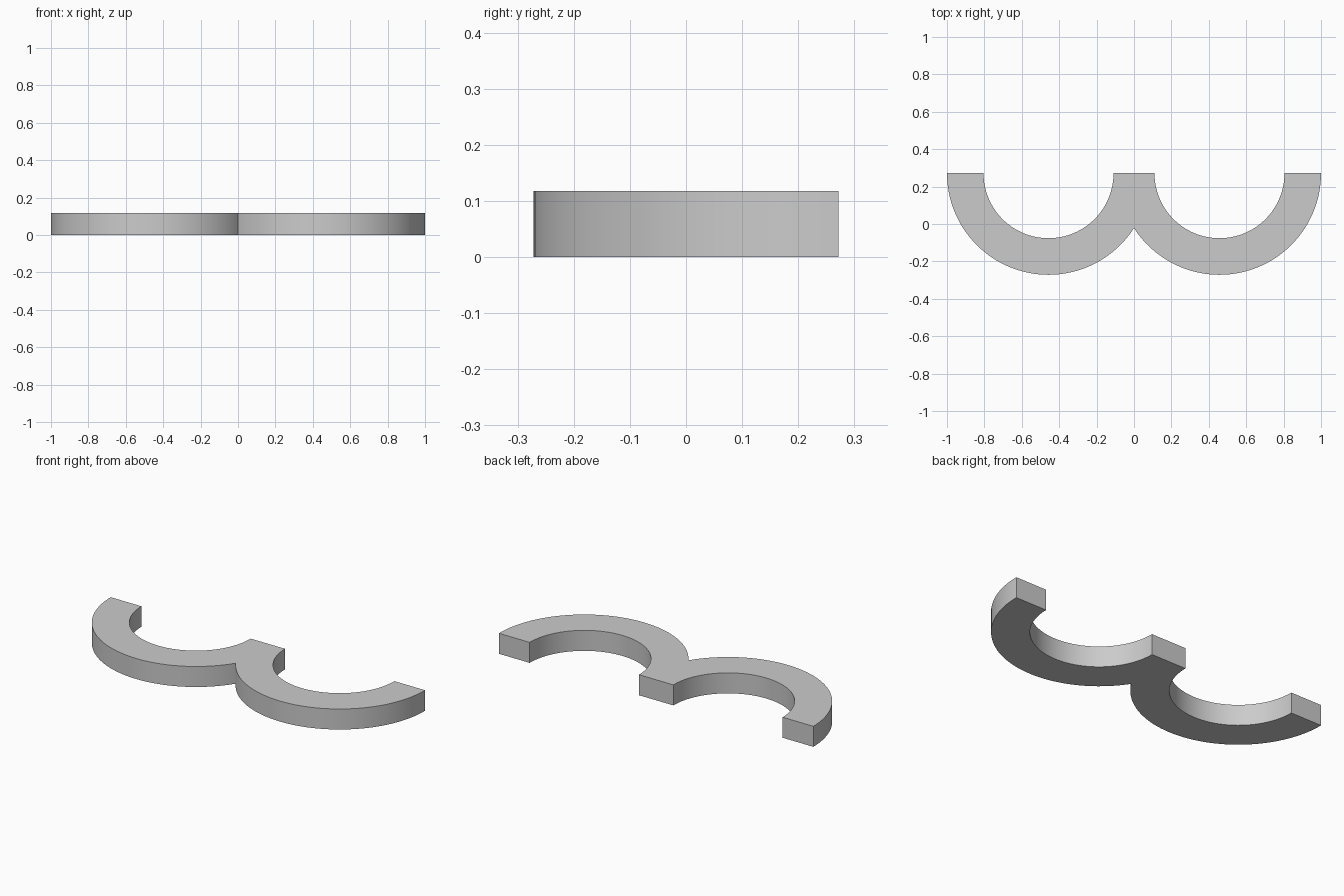
import bpy, bmesh, math

cube = bpy.data.objects.get("Cube")
if cube:
    bpy.data.objects.remove(cube)

CX, CY = 0.457, 0.2715        # centre of one cradle
OUTER, INNER = 0.543, 0.3475  # arc radii
HEIGHT = 0.118
STEPS = 64

grey = bpy.data.materials.new("plain grey")
grey.use_nodes = True
colour = (0.6, 0.6, 0.6, 1)
grey.diffuse_color = colour
grey.node_tree.nodes["Principled BSDF"].inputs["Base Color"].default_value = colour

# Angles of the half ring, including the notch where the two rings meet
notch = math.pi + math.acos(CX / OUTER)
angles = sorted([math.pi + math.pi * i / STEPS for i in range(STEPS + 1)] + [notch])

# Flat half ring, cut off at the middle plane
bm = bmesh.new()
rows = []
for a in angles:
    c, s = math.cos(a), math.sin(a)
    reach = min(OUTER, CX / -c) if c < -0.01 else OUTER
    rows.append([bm.verts.new((max(0, CX + r * c), CY + r * s, 0)) for r in (INNER, reach)])
for (i0, o0), (i1, o1) in zip(rows, rows[1:]):
    bm.faces.new((i0, o0, o1, i1))
mesh = bpy.data.meshes.new("double_cradle")
bm.to_mesh(mesh)
bm.free()
mesh.materials.append(grey)
cradle = bpy.data.objects.new("double_cradle", mesh)
bpy.context.collection.objects.link(cradle)

# Second half ring and thickness
mirror = cradle.modifiers.new("Mirror", 'MIRROR')
mirror.use_clip = True
solid = cradle.modifiers.new("Thickness", 'SOLIDIFY')
solid.thickness = HEIGHT
solid.offset = 1

bpy.ops.object.select_all(action='DESELECT')
cradle.select_set(True)
bpy.context.view_layer.objects.active = cradle
bpy.ops.object.convert(target='MESH')
bpy.ops.object.shade_smooth_by_angle(angle=math.radians(30))
